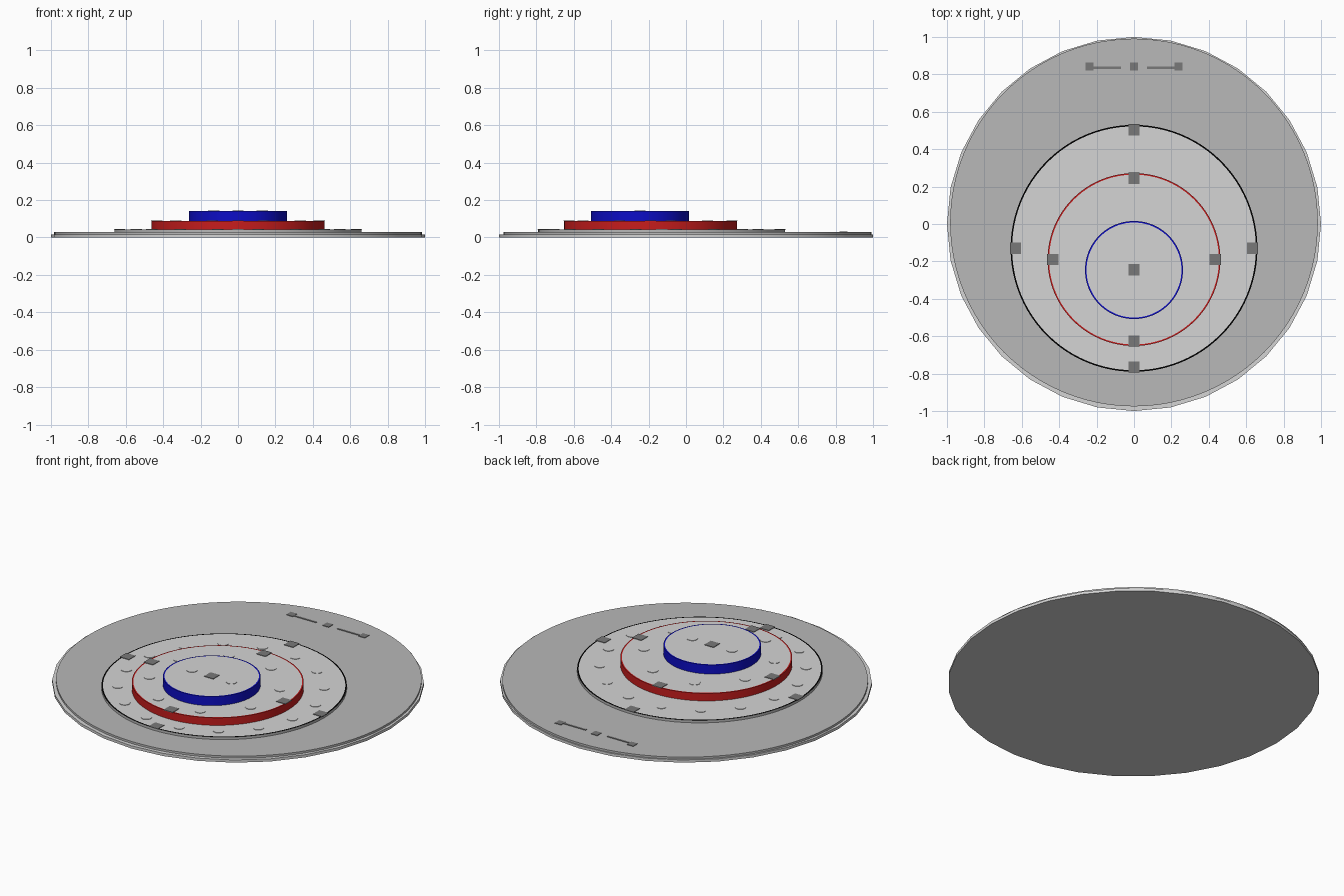
import bpy, bmesh, math

if "Cube" in bpy.data.objects:
    bpy.data.objects.remove(bpy.data.objects["Cube"])


def material(name, r, g, b):
    m = bpy.data.materials.new(name)
    m.diffuse_color = (r, g, b, 1)
    m.use_nodes = True
    m.node_tree.nodes["Principled BSDF"].inputs["Base Color"].default_value = m.diffuse_color
    return m


LIGHT = material("light_grey", 0.66, 0.66, 0.66)
GREY = material("mid_grey", 0.48, 0.48, 0.48)
DARK = material("dark_grey", 0.19, 0.19, 0.19)
BLACK = material("black", 0.0, 0.0, 0.0)
RED = material("red", 0.57, 0.012, 0.012)
BLUE = material("blue", 0.004, 0.004, 0.57)


def finish(bm, name, mats):
    bmesh.ops.recalc_face_normals(bm, faces=bm.faces)
    mesh = bpy.data.meshes.new(name)
    bm.to_mesh(mesh)
    bm.free()
    for m in mats:
        mesh.materials.append(m)
    ob = bpy.data.objects.new(name, mesh)
    bpy.context.collection.objects.link(ob)
    return ob


def disc(name, y, r, z0, z1, side, top=None, rim=None, sides=96):
    """Upright disc; optional thin rim-coloured border around the top face."""
    bm = bmesh.new()
    bmesh.ops.create_cone(bm, cap_ends=True, segments=sides, radius1=r, radius2=r, depth=z1 - z0)
    bmesh.ops.translate(bm, verts=bm.verts, vec=(0, y, (z0 + z1) / 2))
    bm.normal_update()
    cap = max(bm.faces, key=lambda f: f.calc_center_median().z)
    if rim:
        ring = bmesh.ops.inset_region(bm, faces=[cap], thickness=0.008)["faces"]
        for f in ring:
            f.material_index = 2
        cap.material_index = 1
    for f in bm.faces:
        f.smooth = abs(f.normal.z) < 0.5
    ob = finish(bm, name, [side, top or side, rim or side])
    for e in ob.data.edges:   # keep the cap edges crisp
        a, b = (ob.data.vertices[i].co for i in e.vertices)
        e.use_edge_sharp = abs(a.z - b.z) < 1e-5
    return ob


def plates(name, mat, items, z, h=0.004):
    """Thin rectangular plates: items are (x, y, width, depth)."""
    bm = bmesh.new()
    for x, y, w, d in items:
        vs = bmesh.ops.create_cube(bm, size=1)["verts"]
        bmesh.ops.scale(bm, verts=vs, vec=(w, d, h))
        bmesh.ops.translate(bm, verts=vs, vec=(x, y, z + h / 2 - 0.001))
    return finish(bm, name, [mat])


def studs(name, points, z, r=0.03, h=0.003):
    """Very low round markers in the colour of the surface."""
    bm = bmesh.new()
    for x, y in points:
        vs = bmesh.ops.create_cone(bm, cap_ends=True, segments=16, radius1=r, radius2=r, depth=h)["verts"]
        bmesh.ops.translate(bm, verts=vs, vec=(x, y, z + h / 2 - 0.0005))
    return finish(bm, name, [LIGHT])


def circle(y, r, n):
    return [(r * math.cos(math.tau * (i + 0.5) / n), y + r * math.sin(math.tau * (i + 0.5) / n))
            for i in range(n)]


# Base: faceted plate with a smoother disc on it
disc("base_plate", 0, 1.0, 0, 0.016, LIGHT, sides=32)
disc("base_disc", 0.008, 0.983, 0.016, 0.028, GREY)

# Three stacked eccentric tiers
disc("lower_tier", -0.13, 0.66, 0.028, 0.043, GREY, LIGHT, BLACK)
disc("middle_tier", -0.19, 0.462, 0.043, 0.088, RED, LIGHT, RED)
disc("upper_tier", -0.246, 0.262, 0.088, 0.142, BLUE, LIGHT, BLUE)

# Square markers at the compass points of each tier
S = 0.06
for label, y, r, z in (("lower", -0.13, 0.634, 0.043), ("middle", -0.19, 0.435, 0.088)):
    plates(label + "_markers", DARK,
           [(r, y, S, S), (-r, y, S, S), (0, y + r, S, S), (0, y - r, S, S)], z)
plates("center_marker", DARK, [(0, -0.245, S, S)], 0.142)

# Marker row with bars on the base
plates("base_markers", DARK, [(x, 0.842, 0.042, 0.042) for x in (-0.237, 0, 0.237)]
       + [(s * 0.145, 0.836, 0.15, 0.012) for s in (-1, 1)], 0.028)

# Low round studs on the tier tops
studs("lower_studs", circle(-0.16, 0.555, 16), 0.043)
studs("middle_studs", circle(-0.218, 0.36, 8), 0.088)
studs("upper_studs", [(-0.13, -0.246), (0.13, -0.246)], 0.142)
